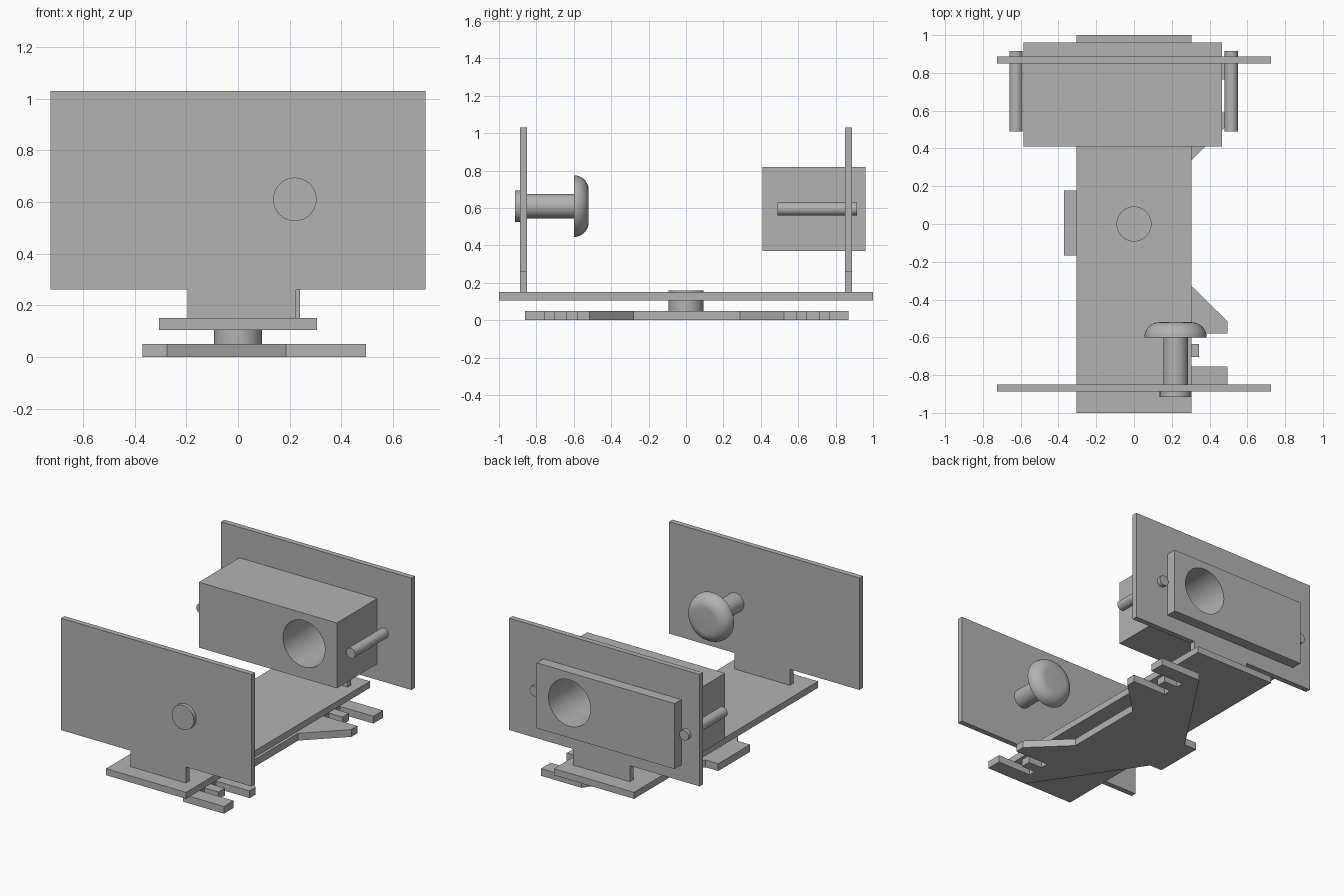
import bpy, bmesh, math
from mathutils import Matrix, Vector

if "Cube" in bpy.data.objects:
    bpy.data.objects.remove(bpy.data.objects["Cube"])

GREY = (0.45, 0.45, 0.45, 1)
grey = bpy.data.materials.new("plain grey")
grey.use_nodes = True
grey.diffuse_color = GREY
grey.node_tree.nodes["Principled BSDF"].inputs["Base Color"].default_value = GREY


def finish(name, bm, smooth=False):
    bmesh.ops.recalc_face_normals(bm, faces=bm.faces)
    mesh = bpy.data.meshes.new(name)
    bm.to_mesh(mesh)
    bm.free()
    mesh.materials.append(grey)
    ob = bpy.data.objects.new(name, mesh)
    bpy.context.collection.objects.link(ob)
    bpy.ops.object.select_all(action="DESELECT")
    bpy.context.view_layer.objects.active = ob
    ob.select_set(True)
    if smooth:
        bpy.ops.object.shade_smooth_by_angle(angle=math.radians(35))
    return ob


def prism(name, outline, offset):
    """Extrude a closed 3D outline along an offset vector."""
    bm = bmesh.new()
    face = bm.faces.new([bm.verts.new(p) for p in outline])
    new = bmesh.ops.extrude_face_region(bm, geom=[face])["geom"]
    verts = [v for v in new if isinstance(v, bmesh.types.BMVert)]
    bmesh.ops.translate(bm, verts=verts, vec=Vector(offset))
    return finish(name, bm)


def box(name, x, y, z):
    corners = [(x[0], y[0]), (x[1], y[0]), (x[1], y[1]), (x[0], y[1])]
    return prism(name, [(a, b, z[0]) for a, b in corners], (0, 0, z[1] - z[0]))


def turned(name, profile, place, steps=48):
    """Spin (radius, height) pairs about z, then place the result."""
    bm = bmesh.new()
    verts = [bm.verts.new((r, 0, h)) for r, h in profile]
    edges = [bm.edges.new(pair) for pair in zip(verts, verts[1:])]
    bmesh.ops.spin(bm, geom=verts + edges, cent=(0, 0, 0), axis=(0, 0, 1),
                   angle=math.tau, steps=steps)
    bmesh.ops.remove_doubles(bm, verts=bm.verts, dist=0.0001)
    bm.transform(place)
    return finish(name, bm, True)


def along_y(x, z):
    """Placement that turns local height into world y."""
    return Matrix.Translation((x, 0, z)) @ Matrix.Rotation(-math.pi / 2, 4, "X")


def rod(name, radius, start, end, place):
    return turned(name, [(0, start), (radius, start), (radius, end), (0, end)], place)


# Foot plate: forked on one side, with a mirrored front and back half
half = [(-0.37, 0.173), (-0.275, 0.173), (0.185, 0.865), (0.495, 0.865),
        (0.495, 0.76), (0.24, 0.76), (0.24, 0.71), (0.345, 0.71),
        (0.345, 0.64), (0.24, 0.64), (0.24, 0.585), (0.495, 0.585),
        (0.495, 0.52), (0.255, 0.285)]
outline = half + [(x, -y) for x, y in reversed(half)]
prism("foot_plate", [(x, y + 0.005, 0) for x, y in outline], (0, 0, 0.05))

# Long board on its pivot
box("base_board", (-0.305, 0.305), (-1, 1), (0.105, 0.15))
rod("pivot", 0.093, 0.05, 0.16, Matrix.Identity(4))


# Upright panels, each with a narrow tab down to the board
def panel(name, y, tab_right):
    right = [(tab_right, 0.15), (tab_right, 0.26), (0.725, 0.26), (0.725, 1.03)]
    left = [(-0.725, 1.03), (-0.725, 0.26), (-0.195, 0.26), (-0.195, 0.15)]
    return prism(name, [(x, y, z) for x, z in right + left], (0, 0.037, 0))


panel("front_panel", -0.888, 0.225)
back_panel = panel("back_panel", 0.85, 0.24)

# Bored block passing through the back panel
block = box("block", (-0.585, 0.465), (0.41, 0.96), (0.37, 0.82))
hole = along_y(0.215, 0.61)
cutter = rod("bore_cutter", 0.16, 0.3, 1.1, hole)
for ob in (block, back_panel):
    mod = ob.modifiers.new("bore", "BOOLEAN")
    mod.operation = "DIFFERENCE"
    mod.solver = "EXACT"
    mod.object = cutter
    bpy.ops.object.select_all(action="DESELECT")
    bpy.context.view_layer.objects.active = ob
    ob.select_set(True)
    bpy.ops.object.modifier_apply(modifier="bore")
    bpy.ops.object.shade_smooth_by_angle(angle=math.radians(35))
bpy.data.objects.remove(cutter)

# Side rods beside the block
for name, x in (("right_rod", -0.625), ("left_rod", 0.515)):
    rod(name, 0.035, 0.49, 0.915, along_y(x, 0.595))

# Plunger on the front panel: end cap, shaft and domed head
knob = along_y(0.22, 0.61)
rod("plunger_cap", 0.084, -0.915, -0.888, knob)
rod("plunger_shaft", 0.065, -0.87, -0.6, knob)
arc = [(0.085 + 0.08 * math.cos(a), -0.6 + 0.08 * math.sin(a))
       for a in (math.pi / 2 * i / 10 for i in range(11))]
turned("plunger_head", [(0, -0.6)] + arc + [(0, -0.52)], knob)
